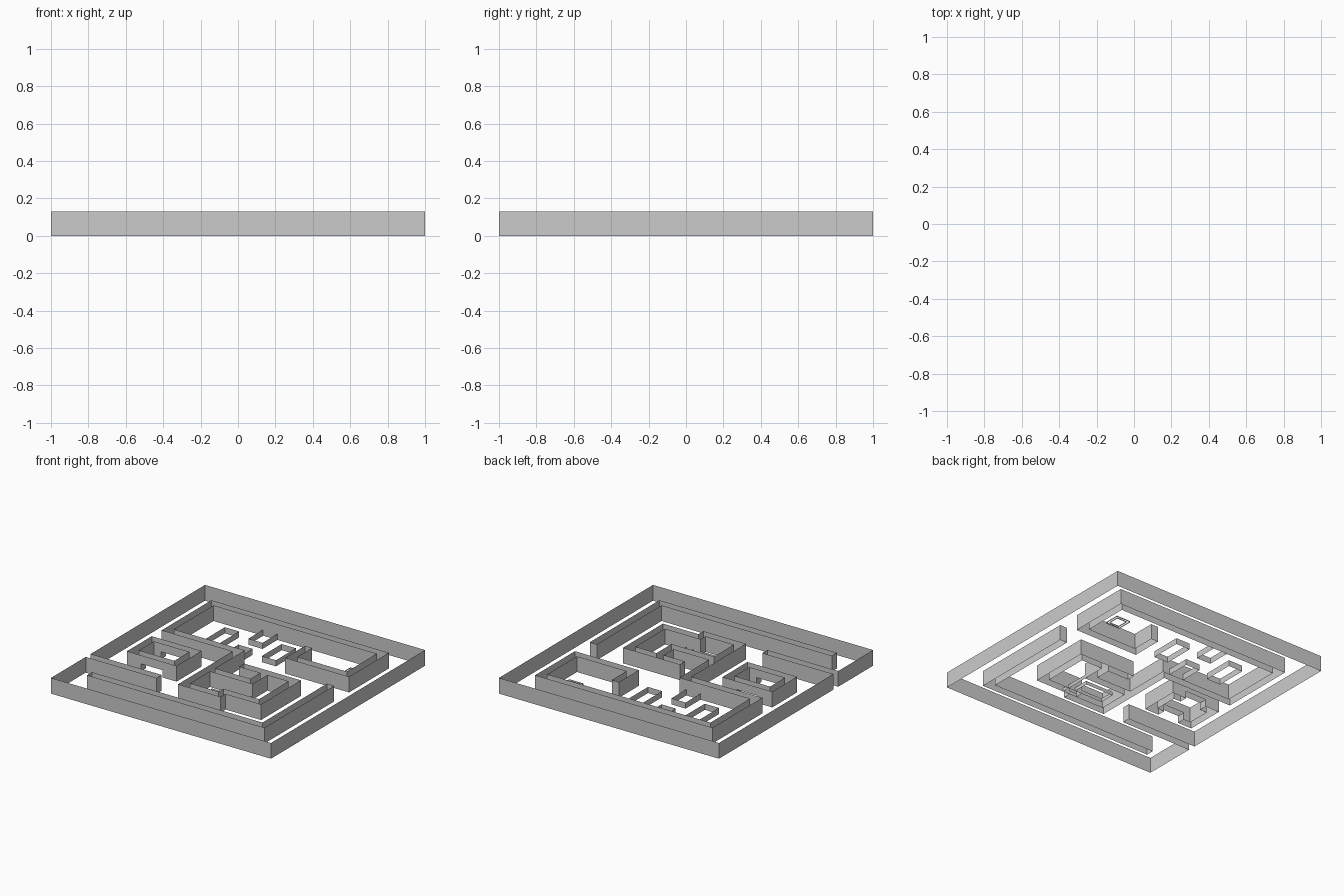
import bpy

if "Cube" in bpy.data.objects:
    bpy.data.objects.remove(bpy.data.objects["Cube"])

N = 31            # plan grid cells across 2 units
H = 4 / N         # full wall height
LOW = 0.05        # low furniture height
DOOR = 0.06       # opening height


def sheets(name, runs):
    """Upright sheets along plan polylines: (points, closed, z0, z1)."""
    verts, faces = [], []
    for pts, closed, z0, z1 in runs:
        b, n = len(verts), len(pts)
        for u, v in pts:
            x, y = u * 2 / N - 1, v * 2 / N - 1
            verts += [(x, y, z0), (x, y, z1)]
        for i in range(n if closed else n - 1):
            j = (i + 1) % n
            faces.append((b + 2 * i, b + 2 * j, b + 2 * j + 1, b + 2 * i + 1))
    me = bpy.data.meshes.new(name)
    me.from_pydata(verts, [], faces)
    ob = bpy.data.objects.new(name, me)
    bpy.context.collection.objects.link(ob)
    return ob


def rect(u0, v0, u1, v1):
    return [(u0, v0), (u1, v0), (u1, v1), (u0, v1)]


# outer boundary with the stub wall entering from the left
sheets("outer_wall", [([(0, 0), (31, 0), (31, 31), (0, 31), (0, 8),
                        (10, 8), (10, 7), (0, 7)], True, 0, H)])

# L-shaped wall along the front and right
sheets("corner_wall", [([(3, 3), (28, 3), (28, 17), (27, 17), (27, 4), (3, 4)], True, 0, H)])

# long winding wall around the back rooms and the centre room
sheets("room_walls", [
    ([(19, 20), (19, 24), (20, 24), (20, 21), (27, 21), (27, 27), (4, 27), (4, 19),
      (14, 19), (14, 13), (19, 13), (19, 15), (16, 15), (16, 16), (24, 16), (24, 8),
      (19, 8), (19, 7), (13, 7), (13, 18), (3, 18), (3, 28), (28, 28), (28, 20)], True, 0, H),
    ([(14, 8), (14, 12), (20, 12), (20, 15), (23, 15), (23, 9), (18, 9), (18, 8)], True, 0, H)])

# left box with low openings front and back
runs = [(rect(3, 11, 10, 16), True, DOOR, H), (rect(4, 12, 9, 15), True, DOOR, H)]
for half in (([(5, 11), (3, 11), (3, 16), (5, 16), (5, 15), (4, 15), (4, 12), (5, 12)]),
             ([(8, 11), (10, 11), (10, 16), (8, 16), (8, 15), (9, 15), (9, 12), (8, 12)])):
    runs.append((half, True, 0, DOOR))
sheets("left_box", runs)

# low tables and wall-side counters in the back room
for i, u in enumerate((7, 15)):
    sheets(f"low_table_{i}", [(rect(u, 21, u + 2, 25), True, 0, LOW)])
for i, (wall, edge) in enumerate(((27, 24), (19, 22))):
    sheets(f"counter_{i}", [([(11, wall), (11, edge), (13, edge), (13, wall)], False, 0, LOW)])

# shallow rims
sheets("centre_rim", [(rect(14, 8, 20, 12), True, 0, 0.03),
                      (rect(15, 9, 19, 11), True, 0, 0.03)])
sheets("small_rim", [(rect(24.4, 23.4, 26.4, 25.4), True, 0, 0.01),
                     (rect(24.7, 23.7, 26.1, 25.1), True, 0, 0.01)])
